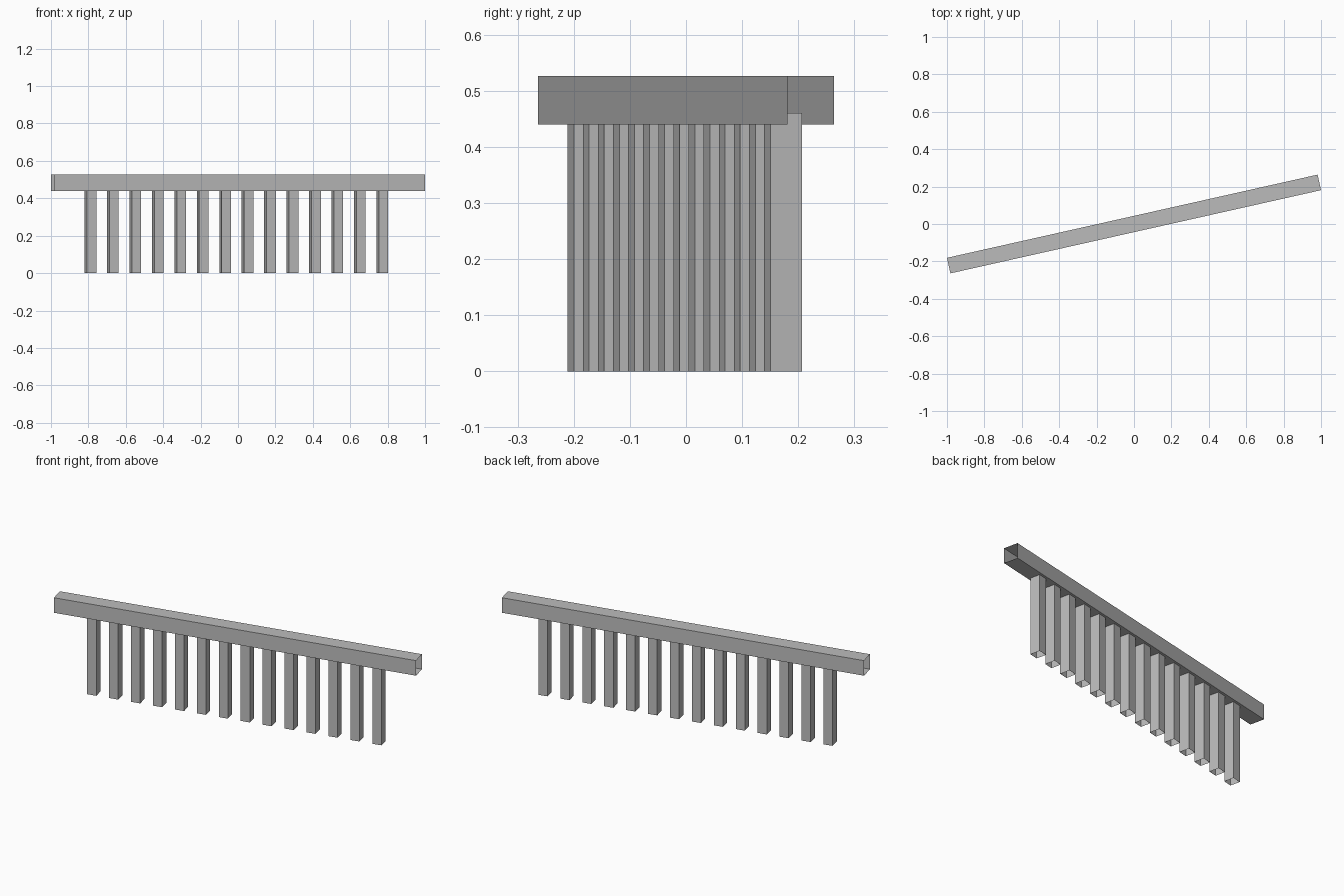
import bpy
import bmesh
import math
from mathutils import Matrix, Vector

cube = bpy.data.objects.get("Cube")
if cube:
    bpy.data.objects.remove(cube, do_unlink=True)

ANGLE = math.radians(12.65)
TURN = Matrix.Rotation(ANGLE, 4, 'Z')
POSTS, PITCH = 14, 0.123

grey = bpy.data.materials.new("plain grey")
grey.use_nodes = True
colour = (0.5, 0.5, 0.5, 1)
grey.diffuse_color = colour
grey.node_tree.nodes["Principled BSDF"].inputs["Base Color"].default_value = colour


def tube(name, size, centre, open_axis):
    """Box without its two end faces along open_axis, turned onto the railing line."""
    bm = bmesh.new()
    bmesh.ops.create_cube(bm, size=1)
    ends = [f for f in bm.faces if abs(f.normal[open_axis]) > 0.9]
    bmesh.ops.delete(bm, geom=ends, context='FACES_ONLY')
    bmesh.ops.scale(bm, vec=size, verts=bm.verts)
    mesh = bpy.data.meshes.new(name)
    bm.to_mesh(mesh)
    bm.free()
    mesh.materials.append(grey)
    obj = bpy.data.objects.new(name, mesh)
    obj.matrix_world = TURN @ Matrix.Translation(Vector(centre))
    bpy.context.collection.objects.link(obj)
    return obj


# Hollow top rail, open at both ends
tube("top_rail", (2.031, 0.085, 0.086), (0, 0, 0.483), 0)

# Row of hollow posts, reaching a little way into the rail
for i in range(POSTS):
    along = (i - (POSTS - 1) / 2) * PITCH - 0.009
    tube(f"post_{i + 1}", (0.051, 0.058, 0.46), (along, 0, 0.23), 2)
